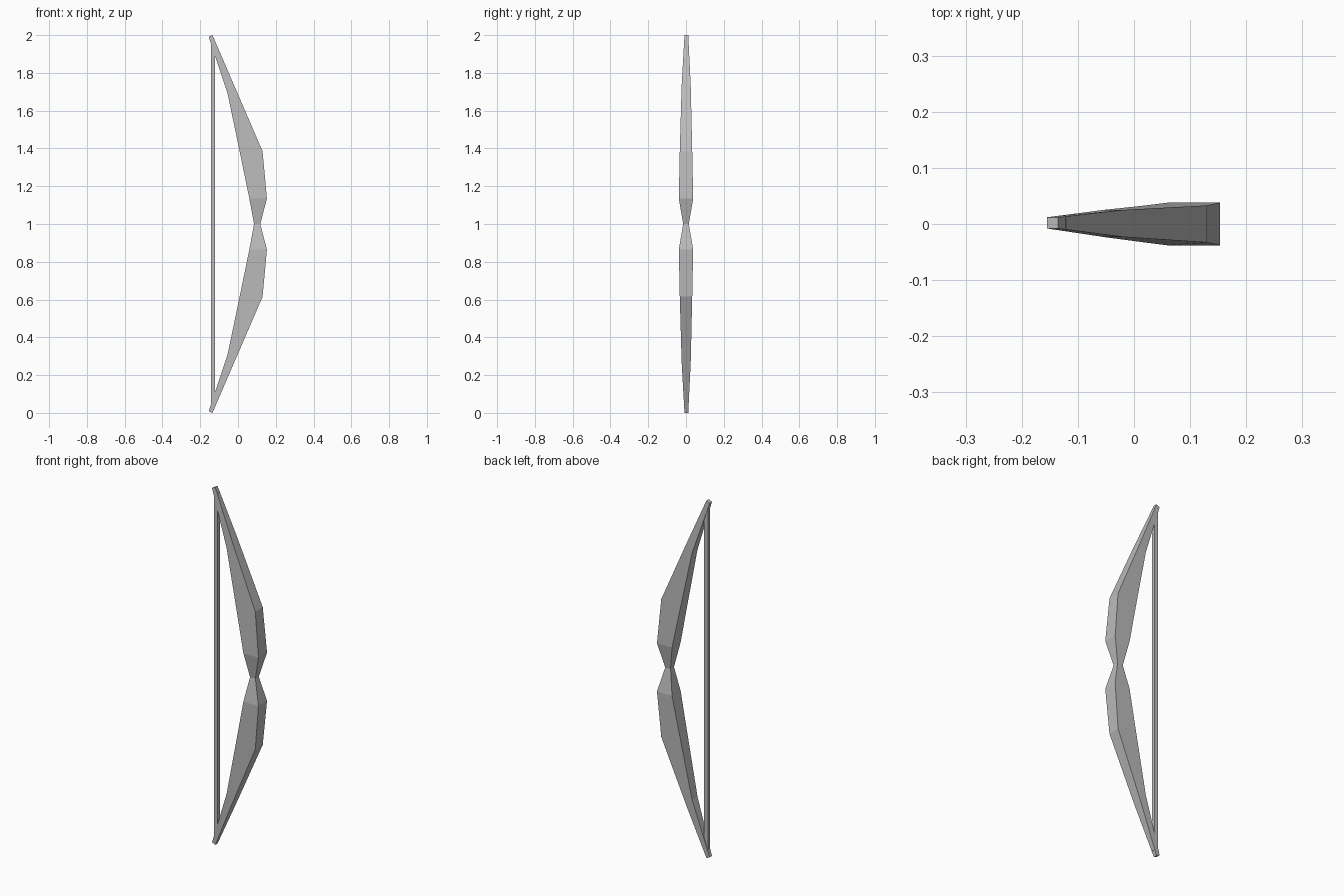
import bpy, bmesh

if "Cube" in bpy.data.objects:
    bpy.data.objects.remove(bpy.data.objects["Cube"])

grey = bpy.data.materials.new("plain grey")
grey.diffuse_color = (0.5, 0.5, 0.5, 1)
grey.use_nodes = True
grey.node_tree.nodes["Principled BSDF"].inputs["Base Color"].default_value = grey.diffuse_color


def loft(name, sections):
    """Join four-sided sections: (inner x, inner z, outer x, outer z, half width, y centre)."""
    bm = bmesh.new()
    rings = []
    for xi, zi, xo, zo, w, y in sections:
        rings.append([bm.verts.new(p) for p in
                      ((xi, y - w, zi), (xo, y - w, zo), (xo, y + w, zo), (xi, y + w, zi))])
    for a, b in zip(rings, rings[1:]):
        for i in range(4):
            j = (i + 1) % 4
            bm.faces.new((a[i], a[j], b[j], b[i]))
    bm.faces.new(rings[0][::-1])
    bm.faces.new(rings[-1])
    bmesh.ops.recalc_face_normals(bm, faces=bm.faces)
    mesh = bpy.data.meshes.new(name)
    bm.to_mesh(mesh)
    bm.free()
    mesh.materials.append(grey)
    obj = bpy.data.objects.new(name, mesh)
    bpy.context.collection.objects.link(obj)
    return obj


# Upper half from the narrow grip to the tip
upper = [
    (0.085, 1.0, 0.118, 1.0, 0.015, 0),
    (0.06, 1.135, 0.153, 1.135, 0.038, 0),
    (0.02, 1.33, 0.13, 1.385, 0.033, 0),
    (-0.055, 1.69, -0.02, 1.733, 0.024, 0.001),
    (-0.155, 1.99, -0.135, 2.0, 0.01, 0.002),
]

# Bow limbs: the lower half mirrors the upper about the grip
lower = [(xi, 2 - zi, xo, 2 - zo, w, y) for xi, zi, xo, zo, w, y in upper[:0:-1]]
loft("bow_limbs", lower + upper)

# Straight square string between the two tips
loft("bow_string", [(-0.143, z, -0.121, z, 0.01, 0.002) for z in (0.03, 1.97)])
